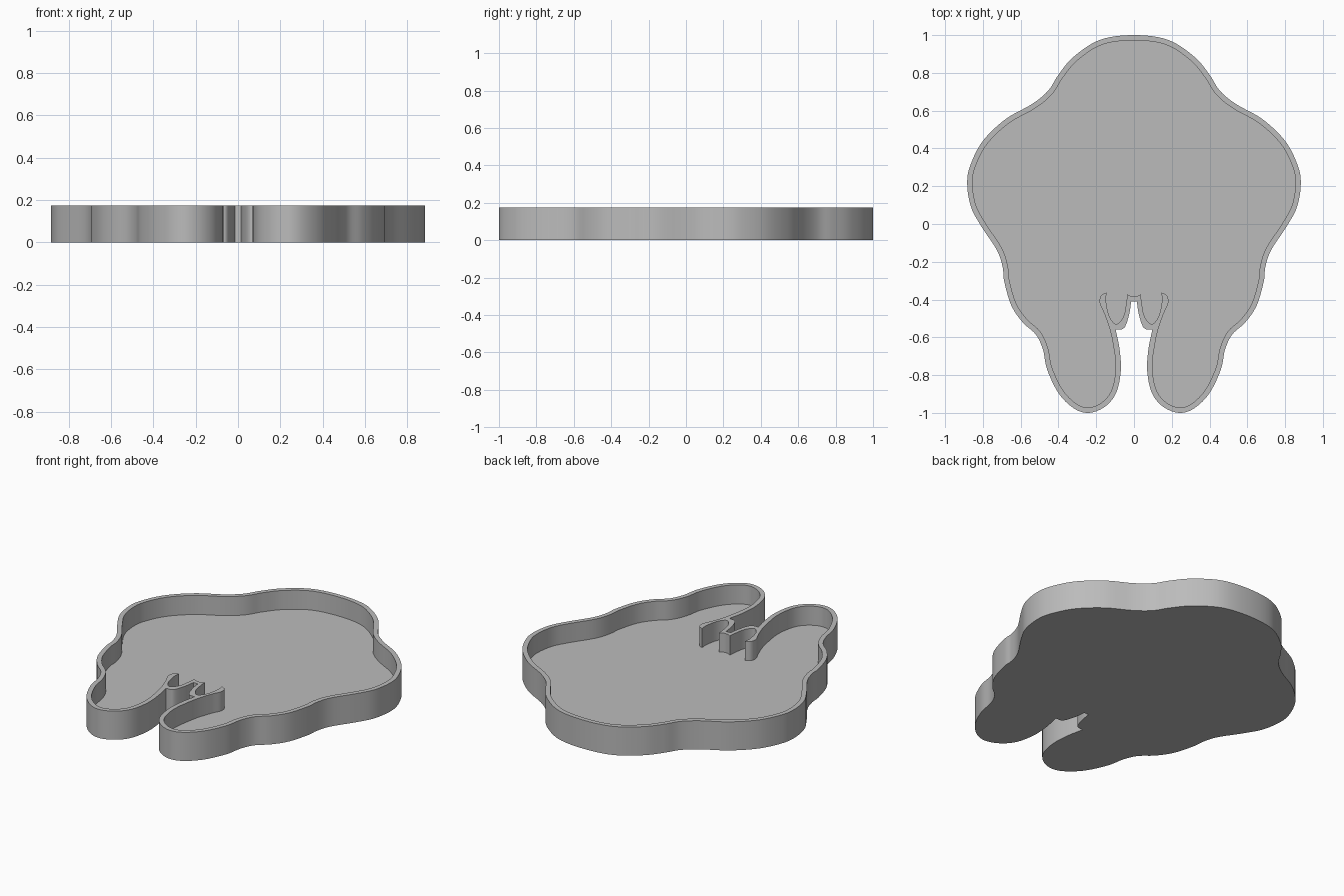
import bpy
import bmesh
from math import radians
from mathutils import Vector

default = bpy.data.objects.get("Cube")
if default:
    bpy.data.objects.remove(default, do_unlink=True)

HEIGHT = 0.175
FLOOR = 0.058
WALL = 0.028


def spline(points, steps=6, before=None):
    """Smooth curve passing through every point."""
    pts = [Vector(p) for p in points]
    first = Vector(before) if before else 2 * pts[0] - pts[1]
    pts = [first] + pts + [2 * pts[-1] - pts[-2]]
    curve = []
    for a, b, c, d in zip(pts, pts[1:], pts[2:], pts[3:]):
        for i in range(steps):
            t = i / steps
            curve.append(0.5 * (2 * b + (c - a) * t
                                + (2 * a - 5 * b + 4 * c - d) * t ** 2
                                + (3 * b - a - 3 * c + d) * t ** 3))
    return curve + [pts[-2]]


def inset(curve, distance):
    """Shift a clockwise curve towards its inside."""
    result = []
    last = len(curve) - 1
    for i, p in enumerate(curve):
        along = (curve[min(i + 1, last)] - curve[max(i - 1, 0)]).normalized()
        result.append(p + distance * Vector((along.y, -along.x)))
    result[0].x = 0
    return result


def mirrored(half):
    """Close a half outline that starts and ends on the centre line."""
    return half + [Vector((-p.x, p.y)) for p in reversed(half[1:-1])]


# Outer outline: crown, side lobe, hip, leg and inner leg
body = spline([
    (0, 1), (.18, .975), (.32, .885), (.4, .79), (.455, .705),
    (.54, .635), (.68, .555), (.8, .44), (.867, .31), (.883, .21),
    (.863, .09), (.81, -.01), (.725, -.14), (.695, -.23), (.688, -.3),
    (.65, -.43), (.59, -.52), (.52, -.585), (.482, -.665), (.46, -.77),
    (.4, -.895), (.32, -.975), (.24, -1), (.155, -.968), (.095, -.895),
    (.07, -.78), (.076, -.665), (.097, -.56)], before=(-.18, .975))
# Small tooth in the notch between the legs
tooth = spline([(.097, -.56), (.052, -.55), (.026, -.48), (.015, -.41)])
outer = mirrored(body + tooth[1:] + [Vector((0, -.41))])

# Inner outline: follows the body, then curls round the hook and the tooth
leg_end = -8
inner_body = inset(body, WALL)[:leg_end]
hook = spline([inner_body[-1], (.122, -.58), (.155, -.48), (.181, -.42),
               (.175, -.38), (.145, -.362)])
pocket = spline([(.145, -.362), (.148, -.41), (.13, -.49), (.093, -.53),
                 (.056, -.49), (.041, -.42), (.036, -.372)])
inner = mirrored(inner_body + hook[1:] + pocket[1:]
                 + [Vector((.012, -.384)), Vector((0, -.384))])

# Tray mesh: bottom, outer wall, rim, inner wall and floor
bm = bmesh.new()


def ring(points, z):
    return [bm.verts.new((p.x, p.y, z)) for p in points]


def wall(low, high):
    n = len(low)
    for i in range(n):
        j = (i + 1) % n
        bm.faces.new((low[i], low[j], high[j], high[i]))


bottom = ring(outer, 0)
rim_out = ring(outer, HEIGHT)
rim_in = ring(inner, HEIGHT)
floor = ring(inner, FLOOR)
wall(bottom, rim_out)
wall(floor, rim_in)
bm.faces.new(bottom)
bm.faces.new(floor)
rim_edges = [bm.edges.get((loop[i - 1], loop[i]))
             for loop in (rim_out, rim_in) for i in range(len(loop))]
bmesh.ops.triangle_fill(bm, edges=rim_edges, use_beauty=True,
                        normal=(0, 0, 1))
bmesh.ops.recalc_face_normals(bm, faces=bm.faces)

mesh = bpy.data.meshes.new("tray")
bm.to_mesh(mesh)
bm.free()
tray = bpy.data.objects.new("tray", mesh)
bpy.context.collection.objects.link(tray)

# Single grey material
grey = bpy.data.materials.new("plain_grey")
grey.use_nodes = True
colour = (0.5, 0.5, 0.5, 1)
grey.diffuse_color = colour
grey.node_tree.nodes["Principled BSDF"].inputs["Base Color"].default_value = colour
mesh.materials.append(grey)

bpy.ops.object.select_all(action="DESELECT")
tray.select_set(True)
bpy.context.view_layer.objects.active = tray
bpy.ops.object.shade_smooth_by_angle(angle=radians(35))
